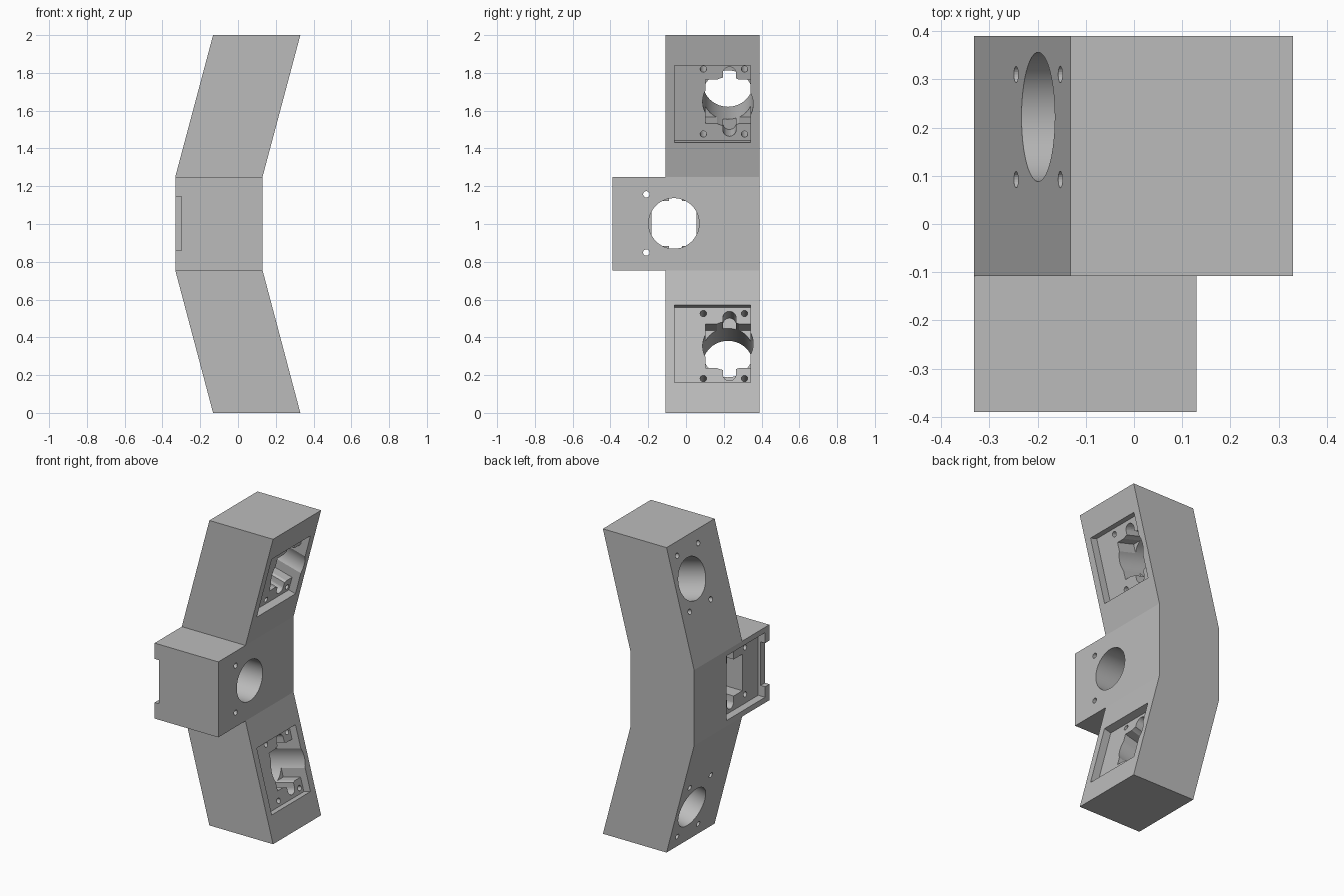
import bpy, bmesh
from math import sin, cos, pi, radians
from mathutils import Matrix, Vector

cube = bpy.data.objects.get("Cube")
if cube:
    bpy.data.objects.remove(cube, do_unlink=True)

grey = bpy.data.materials.new("light_grey")
grey.use_nodes = True
colour = (0.5, 0.5, 0.5, 1)
grey.diffuse_color = colour
grey.node_tree.nodes["Principled BSDF"].inputs["Base Color"].default_value = colour

cutters = []


def prism(name, pts, z0, z1, frame):
    """Extrude a flat outline from z0 to z1 in a local frame."""
    bm = bmesh.new()
    face = bm.faces.new([bm.verts.new((x, y, z0)) for x, y in pts])
    ext = bmesh.ops.extrude_face_region(bm, geom=[face])["geom"]
    verts = [v for v in ext if isinstance(v, bmesh.types.BMVert)]
    bmesh.ops.translate(bm, verts=verts, vec=(0, 0, z1 - z0))
    bm.transform(frame)
    bmesh.ops.recalc_face_normals(bm, faces=bm.faces)
    mesh = bpy.data.meshes.new(name)
    bm.to_mesh(mesh)
    bm.free()
    mesh.materials.append(grey)
    obj = bpy.data.objects.new(name, mesh)
    bpy.context.collection.objects.link(obj)
    return obj


def cut(name, pts, z0, z1, frame):
    obj = prism(name, pts, z0, z1, frame)
    obj.hide_render = True
    cutters.append((obj, "DIFFERENCE"))


def rect(x0, x1, y0, y1):
    return [(x0, y0), (x1, y0), (x1, y1), (x0, y1)]


def circle(x, y, r, n=48):
    return [(x + r * cos(2 * pi * i / n), y + r * sin(2 * pi * i / n)) for i in range(n)]


def slot(x, half_width, half_length, n=12):
    straight = half_length - half_width
    return [(x + half_width * cos(pi * i / n + side),
             (straight if side == 0 else -straight) + half_width * sin(pi * i / n + side))
            for side in (0, pi) for i in range(n + 1)]


def tilted_frame(origin, angle):
    """Local x runs along world y, local z points out of the pocket face."""
    x, y = Vector((0, 1, 0)), Vector((sin(angle), 0, cos(angle)))
    m = Matrix((x, y, x.cross(y))).transposed().to_4x4()
    m.translation = origin
    return m


# bent body, profile extruded along y
profile = [(-.132, 0), (.33, 0), (.13, .755), (.13, 1.25),
           (.33, 2), (-.132, 2), (-.332, 1.25), (-.332, .755)]
along_y = Matrix(((1, 0, 0, 0), (0, 0, 1, 0), (0, 1, 0, 0), (0, 0, 0, 1)))
body = prism("bent_bracket", profile, -.108, .39, along_y)

# middle block projecting to the front
block = prism("middle_block", rect(-.332, .13, .755, 1.25), -.39, .1, along_y)
cutters.append((block, "UNION"))


def socket(name, frame, screw_x, screw_y, bore_floor):
    """Board recess, stepped cavity, round bore and four screw holes."""
    cut(name + "_recess", rect(-.282, .119, -.212, .212), -.05, .1, frame)
    cut(name + "_cavity", rect(-.118, .119, -.12, .12), -.18, .05, frame)
    cut(name + "_slot", slot(.008, .035, .19), -.19, .06, frame)
    cut(name + "_bore", circle(0, 0, .134), -.7, bore_floor, frame)
    for sx in (-.109, .109):
        for sy in (-screw_y, screw_y):
            cut(name + "_screw_hole", circle(screw_x + sx, sy, .017, 20), -.7, .08, frame)


tilt = radians(14.93)
socket("upper", tilted_frame((.2327, .222, 1.635), tilt), -.021, .178, .12)
socket("lower", tilted_frame((.2327, .222, .367), -tilt), -.021, .178, .12)
middle = tilted_frame((-.332, -.064, 1.003), pi)
socket("middle", middle, -.037, .154, -.17)

# cable notch through the front wall, and two mounting holes
cut("cable_notch", rect(-.4, -.25, -.143, .143), -.032, .11, middle)
for z in (-.159, .159):
    cut("mounting_hole", circle(.284, z, .034, 32), -.7, .2, middle)

# apply every cut to the body
for obj, operation in cutters:
    mod = body.modifiers.new(obj.name, "BOOLEAN")
    mod.object, mod.operation, mod.solver = obj, operation, "EXACT"
bpy.context.view_layer.update()
result = bpy.data.meshes.new_from_object(
    body.evaluated_get(bpy.context.evaluated_depsgraph_get()))
body.modifiers.clear()
body.data = result
body.data.materials.clear()
body.data.materials.append(grey)
for poly in body.data.polygons:
    poly.material_index = 0
for obj, operation in cutters:
    bpy.data.objects.remove(obj, do_unlink=True)

# smooth bores, sharp corners
bpy.ops.object.select_all(action="DESELECT")
body.select_set(True)
bpy.context.view_layer.objects.active = body
bpy.ops.object.shade_smooth_by_angle(angle=radians(12))
